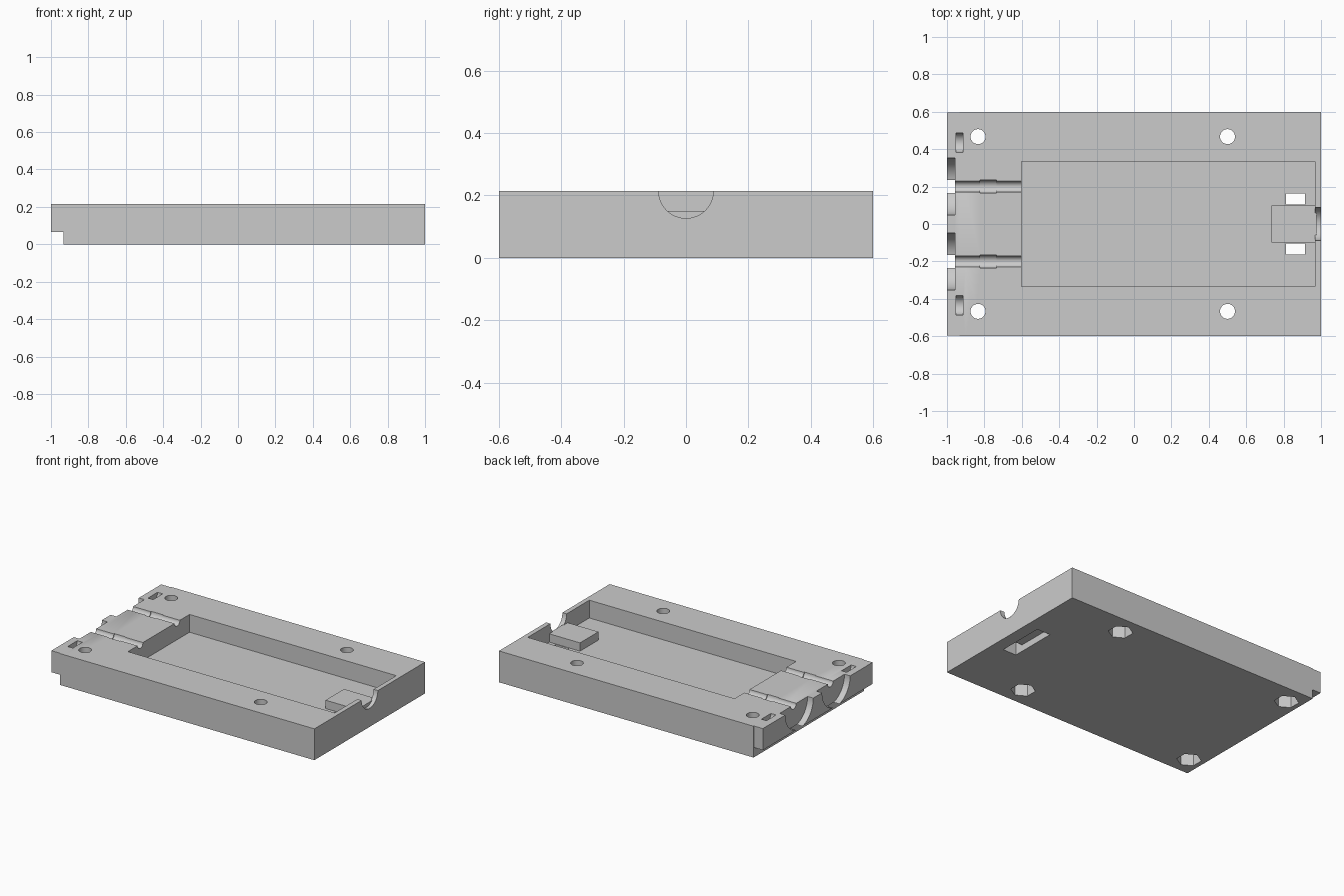
import bpy
import math
from mathutils import Matrix

cube = bpy.data.objects.get("Cube")
if cube:
    bpy.data.objects.remove(cube, do_unlink=True)

TOP, FLOOR = 0.215, 0.093

grey = bpy.data.materials.new("plain grey")
grey.use_nodes = True
grey.diffuse_color = (0.6, 0.6, 0.6, 1)
grey.node_tree.nodes["Principled BSDF"].inputs["Base Color"].default_value = (0.6, 0.6, 0.6, 1)


def box(name, x, y, z):
    bpy.ops.mesh.primitive_cube_add(size=1)
    ob = bpy.context.object
    ob.name = name
    centre = [(a + b) / 2 for a, b in (x, y, z)]
    size = [b - a for a, b in (x, y, z)]
    ob.data.transform(Matrix.Translation(centre) @ Matrix.Diagonal((*size, 1)))
    ob.data.materials.append(grey)
    return ob


def rod(name, axis, radius, span, at, sides=48, turn=0):
    """Cylinder along x at (y, z), or along z at (x, y)."""
    bpy.ops.mesh.primitive_cylinder_add(vertices=sides, radius=radius, depth=span[1] - span[0])
    ob = bpy.context.object
    ob.name = name
    mid = (span[0] + span[1]) / 2
    if axis == "X":
        move = Matrix.Translation((mid, *at)) @ Matrix.Rotation(math.pi / 2, 4, "Y")
    else:
        move = Matrix.Translation((*at, mid)) @ Matrix.Rotation(turn, 4, "Z")
    ob.data.transform(move)
    ob.data.materials.append(grey)
    return ob


def combine(target, tool, operation="DIFFERENCE"):
    mod = target.modifiers.new("combine", "BOOLEAN")
    mod.operation, mod.solver, mod.object = operation, "EXACT", tool
    bpy.context.view_layer.objects.active = target
    bpy.ops.object.modifier_apply(modifier=mod.name)
    bpy.data.objects.remove(tool, do_unlink=True)


# Tray body with the raised lip at its cable end
tray = box("tray_body", (-0.933, 1), (-0.6, 0.6), (0, TOP))
combine(tray, box("end_lip", (-1, -0.9), (-0.595, 0.595), (0.067, TOP)), "UNION")

# Main pocket and the round notch in the far wall
combine(tray, box("pocket", (-0.602, 0.968), (-0.334, 0.334), (FLOOR, 0.3)))
combine(tray, rod("wall_notch", "X", 0.088, (0.95, 1.05), (0, TOP)))

for side in (-1, 1):
    # Connector recess, cable groove and its wider collar
    y = side * 0.2
    combine(tray, rod("connector_recess", "X", 0.152, (-1.05, -0.957), (y, TOP), 64))
    combine(tray, rod("cable_groove", "X", 0.029, (-0.97, -0.58), (y, TOP), 32))
    combine(tray, rod("groove_collar", "X", 0.035, (-0.823, -0.735), (y, TOP), 32))
    # Small curved key slot
    combine(tray, rod("key_slot", "X", 0.052, (-0.952, -0.913), (side * 0.435, TOP), 32))
    # Screw holes with hexagonal nut pockets underneath
    for x in (-0.834, 0.5):
        spot = (x, side * 0.467)
        combine(tray, rod("screw_hole", "Z", 0.04, (-0.1, 0.3), spot, 32))
        combine(tray, rod("nut_pocket", "Z", 0.077, (-0.1, 0.08), spot, 6))
    # Strap slots beside the cable rest
    edges = sorted((side * 0.104, side * 0.163))
    combine(tray, box("strap_slot", (0.813, 0.914), edges, (-0.1, 0.15)))

# Strap channel joining the slots underneath
combine(tray, box("strap_channel", (0.813, 0.914), (-0.163, 0.163), (-0.1, 0.045)))

# Raised cable rest on the pocket floor
combine(tray, box("cable_rest", (0.735, 0.975), (-0.1, 0.1), (FLOOR - 0.02, 0.15)), "UNION")

bpy.ops.object.select_all(action="DESELECT")
tray.select_set(True)
bpy.context.view_layer.objects.active = tray
bpy.ops.object.shade_smooth_by_angle(angle=math.radians(30))
